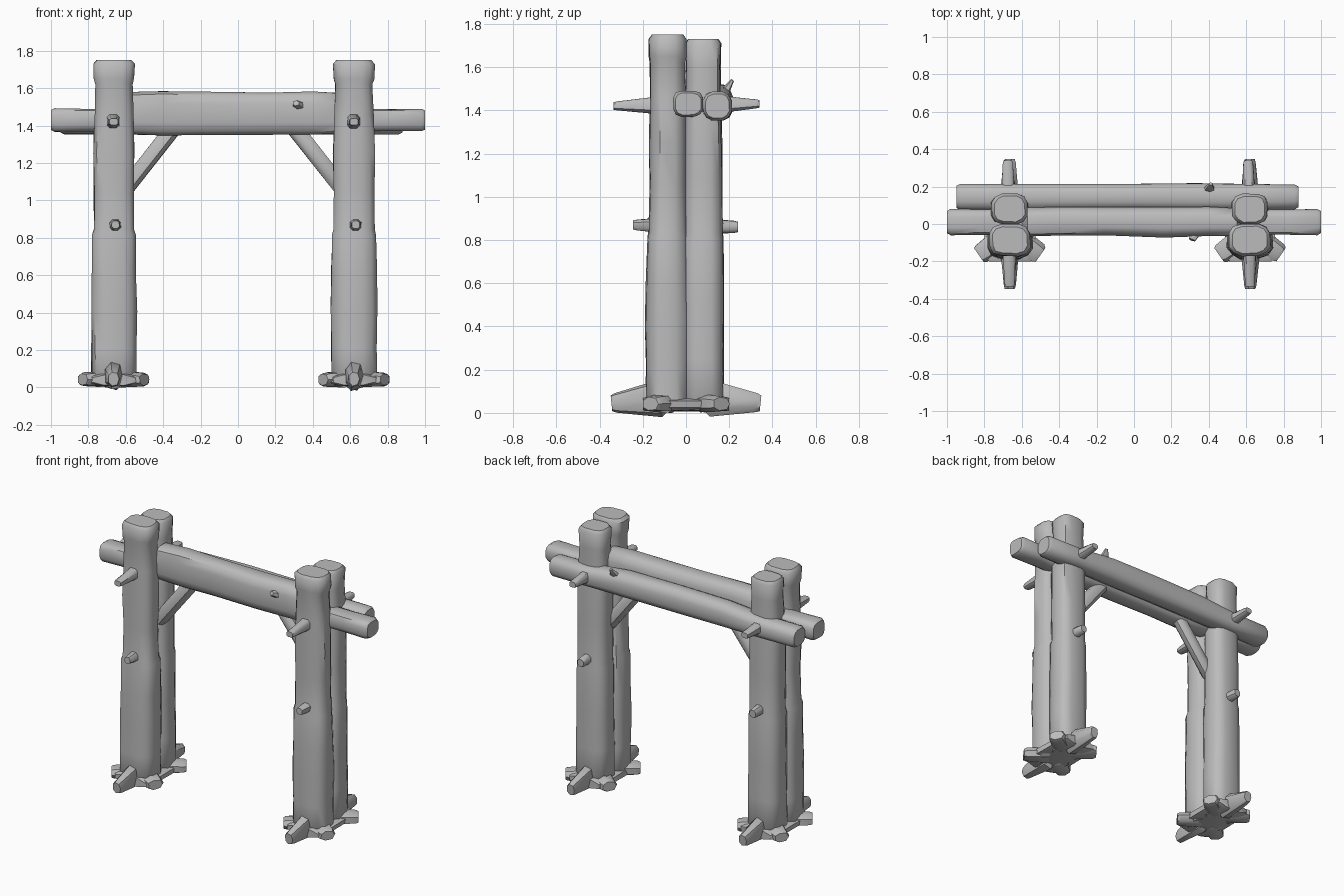
import bpy, bmesh, math, random
from mathutils import Vector

if "Cube" in bpy.data.objects:
    bpy.data.objects.remove(bpy.data.objects["Cube"])

random.seed(4)
wood = bpy.data.materials.new("weathered_grey_wood")
wood.diffuse_color = (0.5, 0.5, 0.5, 1)
wood.use_nodes = True
wood.node_tree.nodes["Principled BSDF"].inputs["Base Color"].default_value = wood.diffuse_color


def log(name, a, b, rings, sides=10, square=2.6, rough=0.05, up=(0, 0, 1)):
    """Loft a rough log from a to b; rings = (t, half_side, half_up, shift_side, shift_up)."""
    a, b = Vector(a), Vector(b)
    d = (b - a).normalized()
    side = d.cross(Vector(up)).normalized()
    top = side.cross(d)
    bm = bmesh.new()
    # a smaller ring at both ends rounds off the cut
    length = (b - a).length
    e = min(0.02 / length, 0.1)
    first, last = rings[0], rings[-1]
    full = [(first[0], first[1] * .84, first[2] * .84) + tuple(first[3:])]
    full += [(first[0] + e,) + tuple(first[1:])] + list(rings[1:-1])
    full += [(last[0] - e,) + tuple(last[1:]), (last[0], last[1] * .84, last[2] * .84) + tuple(last[3:])]
    wobble = [random.uniform(-rough, rough) for _ in range(sides)]
    loops = []
    for r in full:
        t, hu, hv, su, sv = (tuple(r) + (0, 0))[:5]
        loop = []
        for i in range(sides):
            ang = 2 * math.pi * (i + .5) / sides
            c, s = math.cos(ang), math.sin(ang)
            k = 1 + wobble[i] * .6 + random.uniform(-rough, rough) * .6
            u = math.copysign(abs(c) ** (2 / square), c) * hu * k + su
            v = math.copysign(abs(s) ** (2 / square), s) * hv * k + sv
            loop.append(bm.verts.new(a.lerp(b, t) + side * u + top * v))
        loops.append(loop)
    for p, q in zip(loops, loops[1:]):
        for i in range(sides):
            j = (i + 1) % sides
            bm.faces.new((p[i], p[j], q[j], q[i]))
    bm.faces.new(loops[0][::-1])
    bm.faces.new(loops[-1])
    bmesh.ops.recalc_face_normals(bm, faces=bm.faces)
    mesh = bpy.data.meshes.new(name)
    bm.to_mesh(mesh)
    bm.free()
    mesh.materials.append(wood)
    ob = bpy.data.objects.new(name, mesh)
    bpy.context.collection.objects.link(ob)
    bpy.ops.object.select_all(action='DESELECT')
    ob.select_set(True)
    bpy.context.view_layer.objects.active = ob
    bpy.ops.object.shade_smooth_by_angle(angle=math.radians(45))
    return ob


def stick(name, a, b, r0, r1, sides=7, up=(0, 0, 1)):
    """Short tapering piece with separate (side, up) half sizes at each end."""
    return log(name, a, b, [(0, *r0), (1, *r1)], sides, 2.4, 0.06, up)


for label, x in (("left", -0.665), ("right", 0.62)):
    # paired upright logs, waisted at the middle with a flared cap
    h = 1.75
    z = lambda v: v / h
    log(label + "_front_post", (x, -0.085, 0.01), (x, -0.085, 1.75),
        [(0, .122, .105), (z(.2), .122, .102), (z(.4), .124, .104), (z(.6), .122, .1), (z(.81), .118, .094),
         (z(.84), .11, .09), (z(1.05), .108, .084), (z(1.25), .112, .086), (z(1.45), .106, .084),
         (z(1.62), .1, .083), (z(1.65), .11, .088), (1, .112, .088)], 12, 3, .04, (0, 1, 0))
    log(label + "_back_post", (x, 0.08, 0.01), (x, 0.08, 1.73),
        [(0, .112, .098), (z(.25), .116, .094), (z(.5), .112, .096), (z(.81), .11, .094), (z(.84), .104, .09),
         (z(1.1), .108, .09), (z(1.35), .108, .086), (z(1.62), .092, .08), (1, .097, .083)],
        12, 3, .04, (0, 1, 0))
    # pegs driven through the posts
    log(label + "_upper_peg", (x, -.335, 1.42), (x - .01, .34, 1.43),
        [(0, .028, .022), (.27, .036, .04), (.75, .036, .04), (1, .028, .022)], 8, 3, .04)
    log(label + "_lower_peg", (x + .01, -.245, .87), (x, .24, .86),
        [(0, .026, .026), (.2, .034, .034), (.8, .034, .034), (1, .028, .03)], 8, 2.4, .05)
    # splayed root-like feet, front and back
    for part, s in (("front", -1), ("back", 1)):
        stick(f"{label}_{part}_toe", (x, s * .1, .07), (x, s * .345, .045), (.055, .085), (.034, .045))
        for n, k in (("outer", -1), ("inner", 1)):
            stick(f"{label}_{part}_{n}_foot", (x + k * .03, s * .07, .045), (x + k * .165, s * .165, .042),
                  (.065, .045), (.055, .038))
    stick(label + "_foot_core", (x, -.2, .04), (x, .2, .04), (.14, .035), (.14, .035), 8)
    # angled brace under the beam
    m = 1 if x < 0 else -1
    stick(label + "_brace", (x + m * .055, .03, 1.05), (x + m * .33, .03, 1.4),
          (.045, .04), (.045, .04), 8, (0, 1, 0))

# front beam: deep between the posts, slim tenons outside
log("front_beam", (-1, .01, 1.43), (1, .01, 1.43),
    [(0, .07, .065), (.09, .068, .062), (.2, .068, .062), (.215, .078, .116, 0, .037), (.3, .078, .122, -.005, .037),
     (.42, .076, .118, -.005, .036), (.58, .082, .115, 0, .035), (.7, .078, .118, -.004, .037),
     (.775, .074, .112, 0, .034), (.79, .068, .062), (.91, .068, .06), (1, .07, .062)], 12, 3.2, .035)
# back beam
log("back_beam", (-.95, .145, 1.42), (.88, .145, 1.42),
    [(0, .07, .066), (.15, .072, .068), (.3, .072, .082, 0, .014), (.5, .072, .085, 0, .016), (.7, .075, .082, 0, .015),
     (.86, .07, .068), (1, .066, .068)], 12, 2.8, .035)
# broken branch stubs
stick("back_branch_stub", (.4, .17, 1.47), (.41, .215, 1.54), (.04, .025), (.012, .01), 6, (0, 1, 0))
stick("front_branch_stub", (.33, -.03, 1.5), (.31, -.085, 1.52), (.04, .03), (.022, .018), 6)
